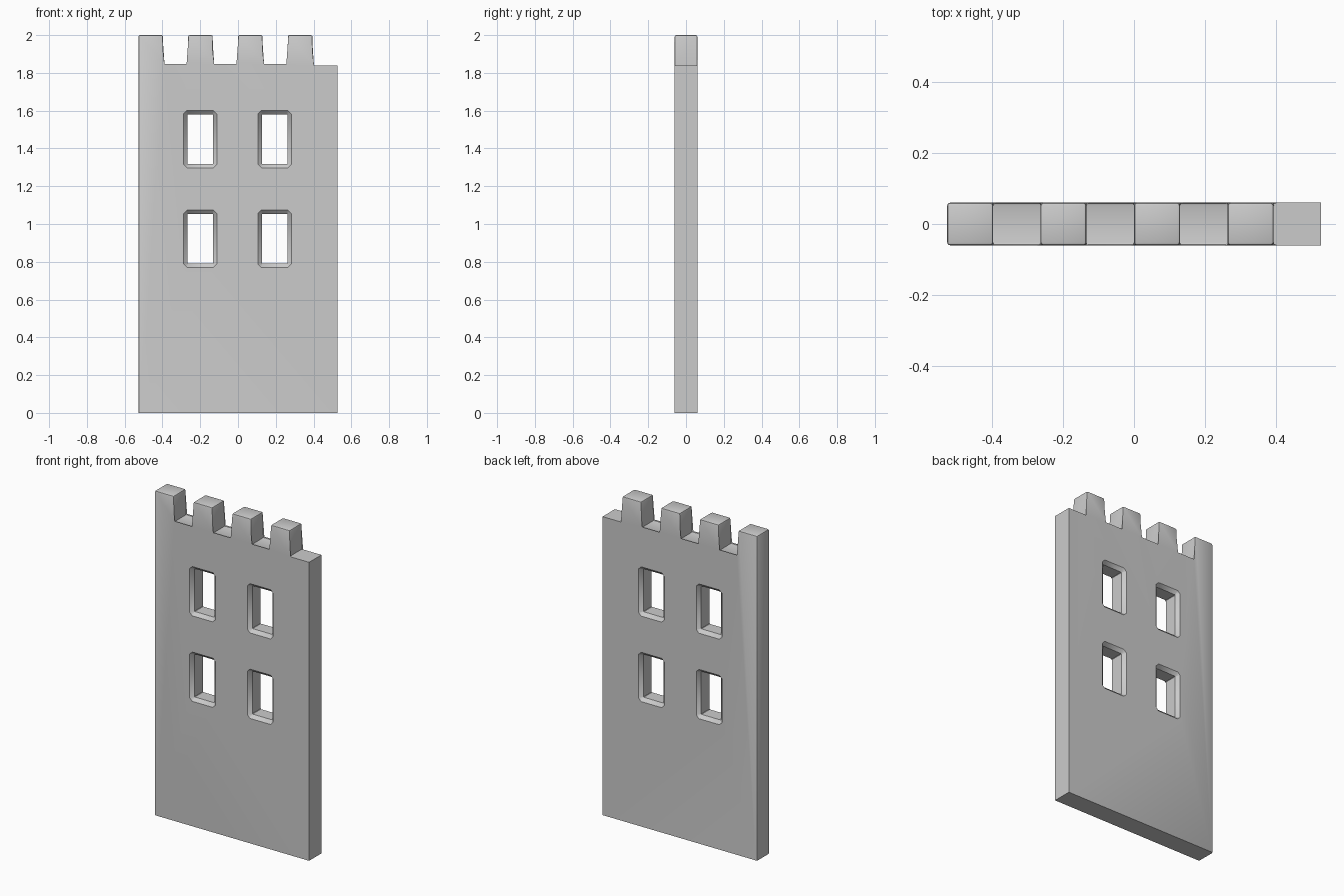
import bpy, bmesh

if "Cube" in bpy.data.objects:
    bpy.data.objects.remove(bpy.data.objects["Cube"])

T = 0.06        # half thickness of the wall
X = 0.527       # half width
LEDGE, TOP = 1.84, 2.0


def mesh_object(name, bm):
    bmesh.ops.recalc_face_normals(bm, faces=bm.faces[:])
    me = bpy.data.meshes.new(name)
    bm.to_mesh(me)
    bm.free()
    ob = bpy.data.objects.new(name, me)
    bpy.context.collection.objects.link(ob)
    return ob


def loft(rings):
    """Skin closed rings of points and cap both ends."""
    bm = bmesh.new()
    loops = [[bm.verts.new(p) for p in r] for r in rings]
    n = len(loops[0])
    for a, b in zip(loops, loops[1:]):
        for i in range(n):
            bm.faces.new((a[i], a[(i + 1) % n], b[(i + 1) % n], b[i]))
    bm.faces.new(loops[0])
    bm.faces.new(loops[-1])
    return bm


# Wall outline with four merlons, the right end left without one
outline = [(X, 0), (X, LEDGE)]
for left in (0.264, 0.0, -0.264, -X):
    outline += [(left + 0.13, LEDGE), (left + 0.13, TOP), (left, TOP)]
    if left > -X:
        outline.append((left, LEDGE))
outline.append((-X, 0))

bm = loft([[(x, y, z) for x, z in outline] for y in (-T, T)])


# Soften the merlons, the gaps and the left corners; right end and base stay sharp
def softened(e):
    a, b = e.verts[0].co, e.verts[1].co
    if max(a.x, b.x) > X - 0.01 or max(a.z, b.z) < 0.01:
        return False
    return max(a.z, b.z) > LEDGE + 0.01 or abs(a.y - b.y) < 0.01


tops = [e for e in bm.edges if softened(e)]
bmesh.ops.bevel(bm, geom=tops, offset=0.008, segments=2, profile=0.5,
                affect='EDGES', clamp_overlap=True)
wall = mesh_object("castle_wall", bm)


# Window cutters: clipped-corner openings flaring towards both faces
def window_ring(cx, cz, y, grow, clip):
    w, h = 0.068 + grow, 0.132 + grow
    pts = [(-w + clip, -h), (w - clip, -h), (w, -h + clip), (w, h - clip),
           (w - clip, h), (-w + clip, h), (-w, h - clip), (-w, -h + clip)]
    return [(cx + px, y, cz + pz) for px, pz in pts]


flare = [(-0.08, 0.04, 0.034), (-0.04, 0.0, 0.002),
         (0.04, 0.0, 0.002), (0.08, 0.04, 0.034)]
for cx in (-0.2, 0.194):
    for cz in (0.922, 1.449):
        cutter = mesh_object("window_cutter", loft(
            [window_ring(cx, cz, y, g, c) for y, g, c in flare]))
        cutter.hide_render = True
        cutter.hide_set(True)
        cut = wall.modifiers.new("window", 'BOOLEAN')
        cut.operation = 'DIFFERENCE'
        cut.solver = 'EXACT'
        cut.object = cutter

bpy.context.view_layer.objects.active = wall
wall.select_set(True)
for m in list(wall.modifiers):
    bpy.ops.object.modifier_apply(modifier=m.name)
for ob in [o for o in bpy.data.objects if o.name.startswith("window_cutter")]:
    bpy.data.objects.remove(ob)
bpy.ops.object.shade_smooth_by_angle(angle=0.6)
